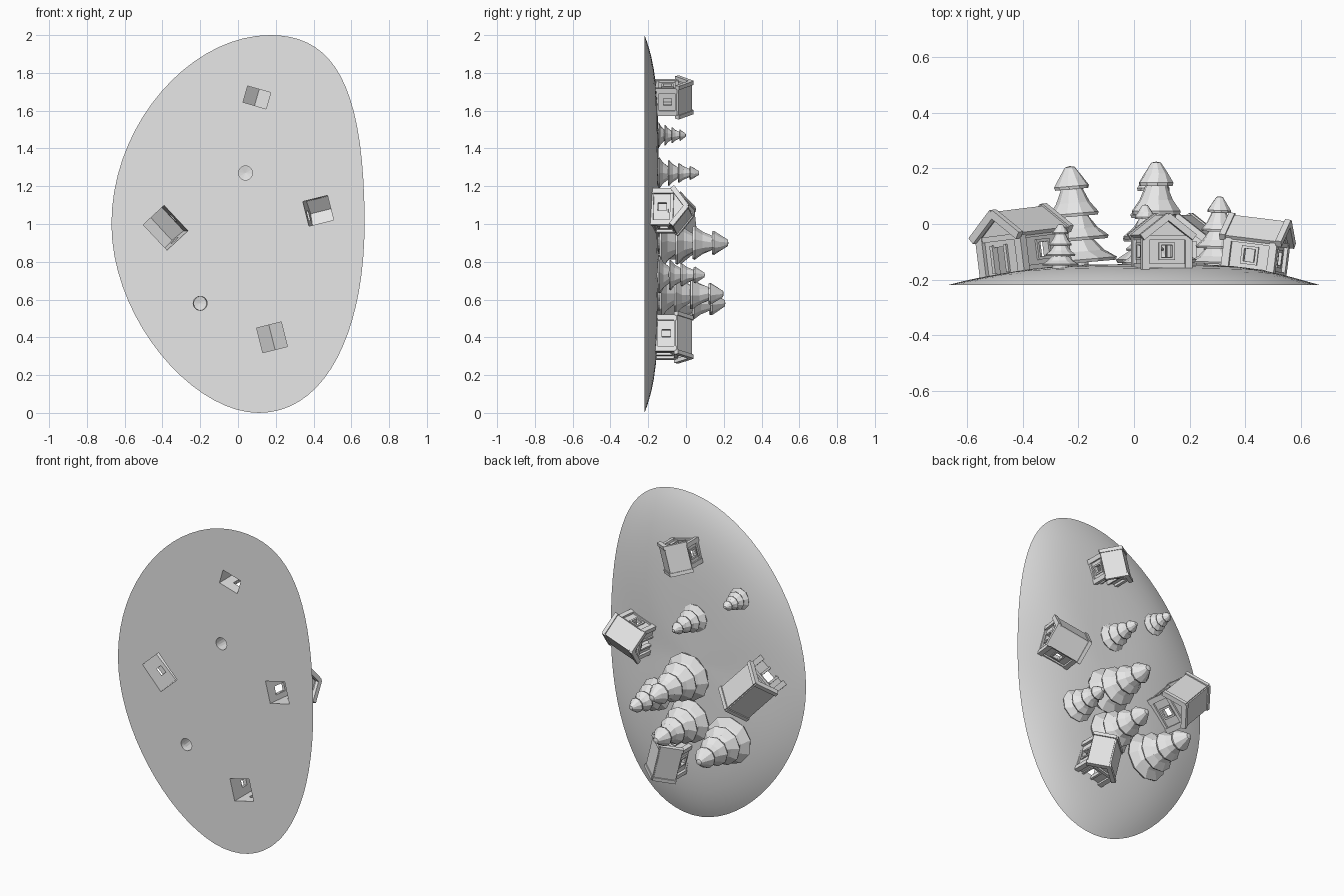
import bpy, bmesh, math, random
from mathutils import Matrix, Vector
from mathutils.geometry import interpolate_bezier

random.seed(4)
old = bpy.data.objects.get("Cube")
if old:
    bpy.data.objects.remove(old)

mat = bpy.data.materials.new("pale grey clay")
mat.use_nodes = True
mat.diffuse_color = (0.8, 0.8, 0.8, 1)
mat.node_tree.nodes["Principled BSDF"].inputs["Base Color"].default_value = (0.8, 0.8, 0.8, 1)

# The scene is built z-up, then laid so that its up axis is +y
LAY = Matrix.Rotation(-math.pi / 2, 4, 'X')
GROUND = -0.22


def place(x, z, height, heading=0, lean=0):
    return (Matrix.Translation((x, height, z)) @ Matrix.Rotation(math.radians(lean), 4, 'Z')
            @ LAY @ Matrix.Rotation(math.radians(heading), 4, 'Z'))


def make(name, bm, matrix):
    bmesh.ops.recalc_face_normals(bm, faces=bm.faces)
    mesh = bpy.data.meshes.new(name)
    bm.to_mesh(mesh)
    bm.free()
    ob = bpy.data.objects.new(name, mesh)
    mesh.materials.append(mat)
    ob.matrix_world = matrix
    bpy.context.collection.objects.link(ob)
    return ob


def box(bm, centre, size, turn=0):
    m = (Matrix.Translation(centre) @ Matrix.Rotation(turn, 4, 'Y')
         @ Matrix.Diagonal((*size, 1)))
    bmesh.ops.create_cube(bm, size=1, matrix=m)


def prism(bm, outline, y0, y1):
    face = bm.faces.new([bm.verts.new((x, y0, z)) for x, z in outline])
    ext = bmesh.ops.extrude_face_region(bm, geom=[face])
    new = [v for v in ext["geom"] if isinstance(v, bmesh.types.BMVert)]
    bmesh.ops.translate(bm, verts=new, vec=(0, y1 - y0, 0))


def carve(ob, cutter):
    bpy.context.view_layer.update()
    mod = ob.modifiers.new("cut", 'BOOLEAN')
    mod.operation, mod.solver, mod.object = 'DIFFERENCE', 'EXACT', cutter
    bpy.context.view_layer.objects.active = ob
    bpy.ops.object.modifier_apply(modifier=mod.name)
    bpy.data.objects.remove(cutter)


def gable(half, base, eave, ridge):
    return [(-half, base), (half, base), (half, eave), (0, ridge), (-half, eave)]


# Island: egg-shaped outline shrunk towards a domed centre
def island():
    knots = [((.17, 2), (.50, 2)), ((.67, 1.75), (.67, 1)), ((.67, 1), (.67, .44)),
             ((.47, 0), (.11, 0)), ((.11, 0), (-.24, 0)), ((-.67, .5), (-.67, 1)),
             ((-.67, 1), (-.67, 1.53)), ((-.25, 2), (.17, 2))]
    rim = []
    for (p, hp), (hq, q) in zip(knots[::2], knots[1::2]):
        rim += interpolate_bezier(*[Vector((*c, 0)) for c in (p, hp, hq, q)], 19)[:-1]
    mid = Vector((.03, 1, 0))
    bm = bmesh.new()
    rings = []
    for s in (1, .97, .93, .88, .82, .74, .64, .5, .35, .18):
        ring = []
        for p in rim:
            d = (p - mid).normalized()
            power = 2.5 + 3 * abs(d.y) ** 2
            q = mid + (p - mid) * s
            ring.append(bm.verts.new((q.x, -q.y, .075 * (1 - s ** power))))
        rings.append(ring)
    n = len(rim)
    for a, b in zip(rings, rings[1:]):
        for i in range(n):
            bm.faces.new((a[i], a[(i + 1) % n], b[(i + 1) % n], b[i]))
    bm.faces.new(rings[0])
    top = bm.verts.new((mid.x, -mid.y, .075))
    for i in range(n):
        bm.faces.new((rings[-1][i], rings[-1][(i + 1) % n], top))
    return make("island", bm, place(0, 0, GROUND))


# House: hollow walls, timber frame and pitched roof, front on local -y
def house(tag, x, z, base, heading, lean, length, scale):
    m = place(x, z, base, heading, lean) @ Matrix.Scale(scale, 4)
    hw, hl, eave, ridge = .085, length / 2 - .02, .115, .18
    bm = bmesh.new()
    prism(bm, gable(hw, -.01, eave, ridge), -hl, hl)
    walls = make(tag + "_walls", bm, m)
    bm = bmesh.new()
    prism(bm, gable(hw - .018, -.1, eave - .006, ridge - .02), -hl + .018, hl - .018)
    carve(walls, make("room_cutter", bm, m))
    for centre, size in (((-.01, -hl, .04), (.05, .06, .085)),
                         ((0, hl, .06), (.042, .06, .045)),
                         ((0, 0, .06), (.3, .042, .045))):
        bm = bmesh.new()
        box(bm, centre, size)
        carve(walls, make("opening_cutter", bm, m))

    bm = bmesh.new()
    for sx in (-1, 1):
        for sy in (-1, 1):
            box(bm, (sx * hw, sy * hl, .055), (.028, .028, .13))
        for h in (.005, eave - .004):
            box(bm, (sx * hw, 0, h), (.02, 2 * hl, .018))
        # side window surround
        for h in (.032, .088):
            box(bm, (sx * hw, 0, h), (.014, .062, .01))
        for sy in (-1, 1):
            box(bm, (sx * hw, sy * .026, .06), (.014, .01, .056))
    for sy in (-1, 1):
        box(bm, (0, sy * hl, eave - .004), (2 * hw, .022, .018))
    box(bm, (0, hl, .005), (2 * hw, .02, .018))
    for dx in (-.04, .02):
        box(bm, (dx, -hl, .045), (.012, .016, .09))
    for h in (.032, .088):
        box(bm, (0, hl, h), (.062, .014, .01))
    for sx in (-1, 1):
        box(bm, (sx * .026, hl, .06), (.01, .014, .056))
    make(tag + "_timber_frame", bm, m)

    slope = math.atan2(ridge - eave, hw)
    run = .126
    bm = bmesh.new()
    for sx in (-1, 1):
        cx = sx * run / 2 * math.cos(slope)
        cz = ridge + .012 - run / 2 * math.sin(slope)
        box(bm, (cx, 0, cz), (run, length, .014), sx * slope)
        for sy in (-1, 1):
            box(bm, (cx, sy * length / 2, cz), (run + .008, .022, .026), sx * slope)
    make(tag + "_roof", bm, m)
    return m, hw - .018, hl - .018


# Tree: flared tiers on a hollow trunk
def tree(tag, x, z, height, radius, lean=0):
    m = place(x, z, -.155, random.uniform(0, 40), lean)
    profile = [(0, .1)]
    tiers = [(.04, 1), (.26, .82), (.5, .62), (.77, .44), (1, .1)]
    for (low, wide), (high, _) in zip(tiers, tiers[1:]):
        step = high - low
        profile += [(wide * .96, low), (wide, low + .03), (wide * .68, low + step * .5),
                    (wide * .42, high + .01)]
    profile[-1] = (.12, .99)
    profile.append((0, 1))
    sides = 10
    bm = bmesh.new()
    rings = []
    for r, h in profile:
        if r == 0:
            rings.append([bm.verts.new((0, 0, h * height))] * sides)
            continue
        twist = random.uniform(0, .25)
        rings.append([bm.verts.new((radius * r * math.cos(a + twist),
                                    radius * r * math.sin(a + twist), h * height))
                      for a in (math.tau * i / sides for i in range(sides))])
    for a, b in zip(rings, rings[1:]):
        for i in range(sides):
            j = (i + 1) % sides
            bm.faces.new(list(dict.fromkeys((a[i], a[j], b[j], b[i]))))
    make(tag + "_foliage", bm, m)
    bm = bmesh.new()
    bmesh.ops.create_cone(bm, cap_ends=False, segments=16, radius1=min(.037, radius * .45),
                          radius2=min(.037, radius * .45), depth=.08)
    make(tag + "_trunk", bm, m)


ground = island()
houses = [("north_house", .10, 1.67, -.155, 196, 0, .17, .95),
          ("east_house", .43, 1.07, -.175, 256, -7, .21, 1),
          ("west_house", -.39, .98, -.165, -43, 7, .24, 1.12),
          ("south_house", .18, .40, -.165, 166, 0, .21, 1)]
for spec in houses:
    matrix, w, l = house(*spec)
    bm = bmesh.new()
    box(bm, (0, 0, 0), (2 * w, 2 * l, .4))
    carve(ground, make("floor_cutter", bm, matrix))

trees = [("tiny_tree", -.265, 1.47, .155, .068, 0), ("small_tree", .04, 1.27, .225, .085, 0),
         ("tall_tree", .08, .90, .38, .145, 0), ("east_tree", .30, .73, .255, .10, -2),
         ("middle_tree", .07, .63, .355, .135, 0), ("west_tree", -.20, .58, .365, .145, 5)]
for spec in trees:
    tree(*spec)
for x, z in ((.04, 1.27), (-.20, .58)):
    bm = bmesh.new()
    bmesh.ops.create_cone(bm, cap_ends=True, segments=24, radius1=.037, radius2=.037, depth=.4)
    carve(ground, make("trunk_cutter", bm, place(x, z, GROUND)))

bpy.ops.object.select_all(action='DESELECT')
ground.select_set(True)
bpy.context.view_layer.objects.active = ground
bpy.ops.object.shade_smooth_by_angle(angle=math.radians(30))
